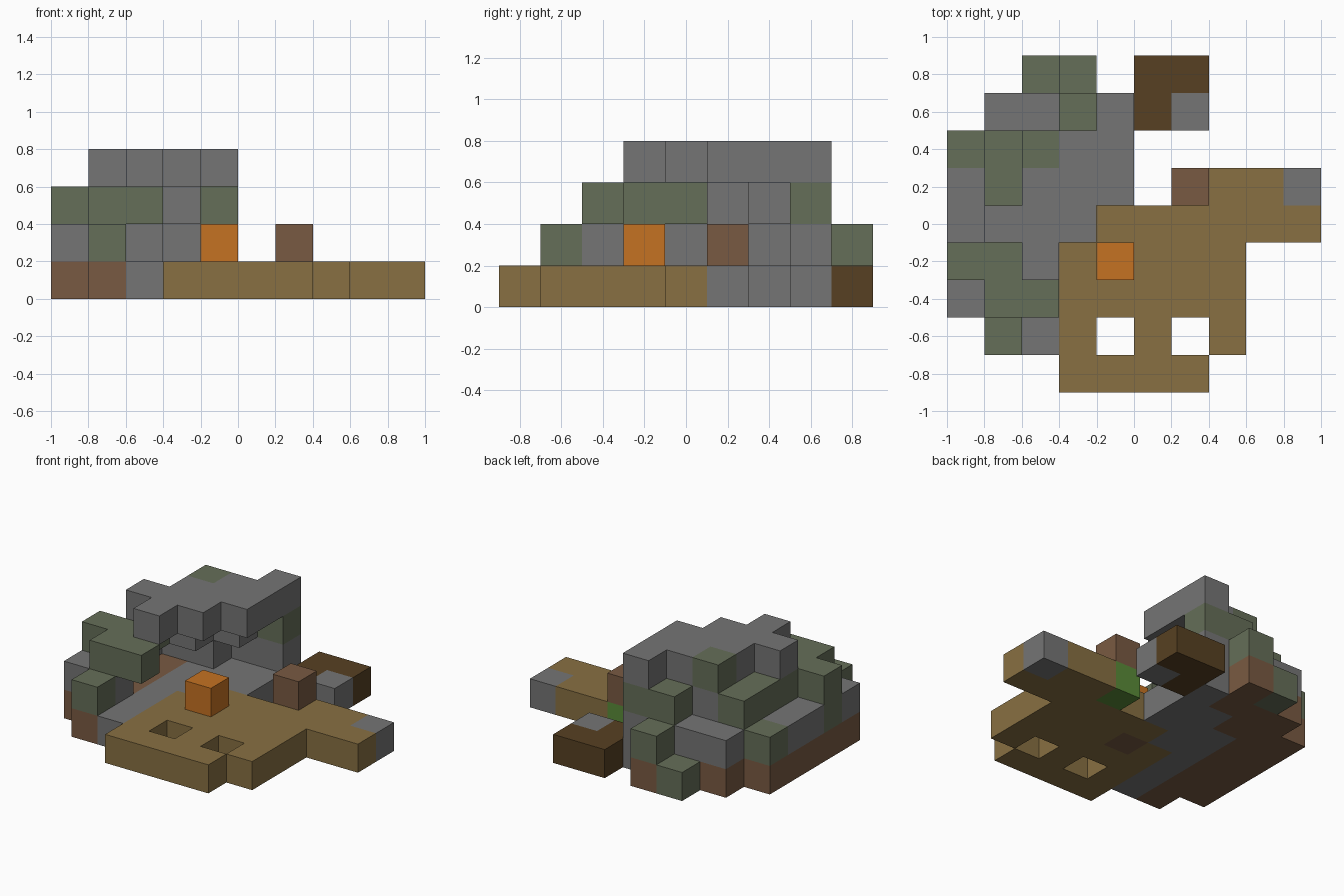
import bpy, bmesh
from mathutils import Vector

cube = bpy.data.objects.get("Cube")
if cube:
    bpy.data.objects.remove(cube, do_unlink=True)

CELL = 0.2


def make_material(name, rgb):
    linear = [(c / 255 / 12.92) if c < 11 else ((c / 255 + 0.055) / 1.055) ** 2.4 for c in rgb]
    mat = bpy.data.materials.new(name)
    mat.use_nodes = True
    mat.diffuse_color = (*linear, 1)
    mat.node_tree.nodes["Principled BSDF"].inputs["Base Color"].default_value = (*linear, 1)
    return mat


MATERIALS = {
    "S": make_material("grey stone", (117, 117, 117)),
    "M": make_material("mossy stone", (101, 110, 88)),
    "W": make_material("tan wood", (136, 112, 66)),
    "O": make_material("orange", (197, 114, 34)),
    "B": make_material("brown dirt", (121, 90, 66)),
    "D": make_material("dark wood", (87, 64, 34)),
    "G": make_material("grass green", (90, 138, 56)),
}

# Block plans, one per level; rows run from back to front, columns along +x
GROUND = ["..MB.DD...",
          ".BBBSDS...",
          "BBBSS.....",
          "BBSSS.GWWS",
          "BBSSWWWWWW",
          "BBSWBWWW..",
          "BBSWWWWW..",
          ".BSW.W.W..",
          "...WWWW..."]
LOWER = ["...M......",
         ".SSSS.....",
         "MSS.......",
         "S.....B...",
         "S.........",
         "M...O.....",
         "SS........",
         ".M........",
         ".........."]
UPPER = ["..........",
         "...MM.....",
         ".MSS......",
         ".MS.......",
         ".M........",
         "MM........",
         ".MM.......",
         "..........",
         ".........."]
ROOF = ["..........",
        "....S.....",
        "..MSS.....",
        "..SSS.....",
        ".SSS......",
        "..S.......",
        "..........",
        "..........",
        ".........."]

# Gather every filled cell
cells = {}
for k, plan in enumerate((GROUND, LOWER, UPPER, ROOF)):
    for j, row in enumerate(reversed(plan)):
        for i, key in enumerate(row):
            if key != ".":
                cells[i, j, k] = key

ORIGIN = Vector((-len(GROUND[0]) / 2, -len(GROUND) / 2, 0))


def build_part(name, chosen):
    """Mesh the exposed block sides of the chosen cells."""
    keys = sorted({cells[c] for c in chosen})
    bm = bmesh.new()
    for cell in chosen:
        centre = Vector(cell) + Vector((0.5, 0.5, 0.5)) + ORIGIN
        for axis in range(3):
            for sign in (-1, 1):
                near = list(cell)
                near[axis] += sign
                if tuple(near) in cells:
                    continue
                n, u = Vector(), Vector()
                n[axis] = sign
                u[(axis + 1) % 3] = 1
                v = n.cross(u)
                corners = [(-u - v), (u - v), (u + v), (-u + v)]
                face = bm.faces.new([bm.verts.new((centre + (n + c) / 2) * CELL) for c in corners])
                face.material_index = keys.index(cells[cell])
    bmesh.ops.remove_doubles(bm, verts=bm.verts, dist=0.001)
    mesh = bpy.data.meshes.new(name)
    bm.to_mesh(mesh)
    bm.free()
    for key in keys:
        mesh.materials.append(MATERIALS[key])
    bpy.context.collection.objects.link(bpy.data.objects.new(name, mesh))


def pick(level, letters):
    return [c for c, key in cells.items() if c[2] == level and key in letters]


# Ground: split into wooden deck, stone paving, earth and outlying blocks
build_part("wooden_deck", pick(0, "W"))
build_part("stone_paving", pick(0, "S"))
build_part("earth_base", pick(0, "B"))
build_part("dark_log", pick(0, "D"))
build_part("grass_block", pick(0, "G"))
build_part("low_mossy_rock", pick(0, "M"))

# Rocky shelter and the two loose blocks standing on the deck
build_part("lower_wall", pick(1, "SM"))
build_part("orange_block", pick(1, "O"))
build_part("dirt_block", pick(1, "B"))
build_part("upper_wall", pick(2, "SM"))
build_part("shelter_roof", pick(3, "SM"))
